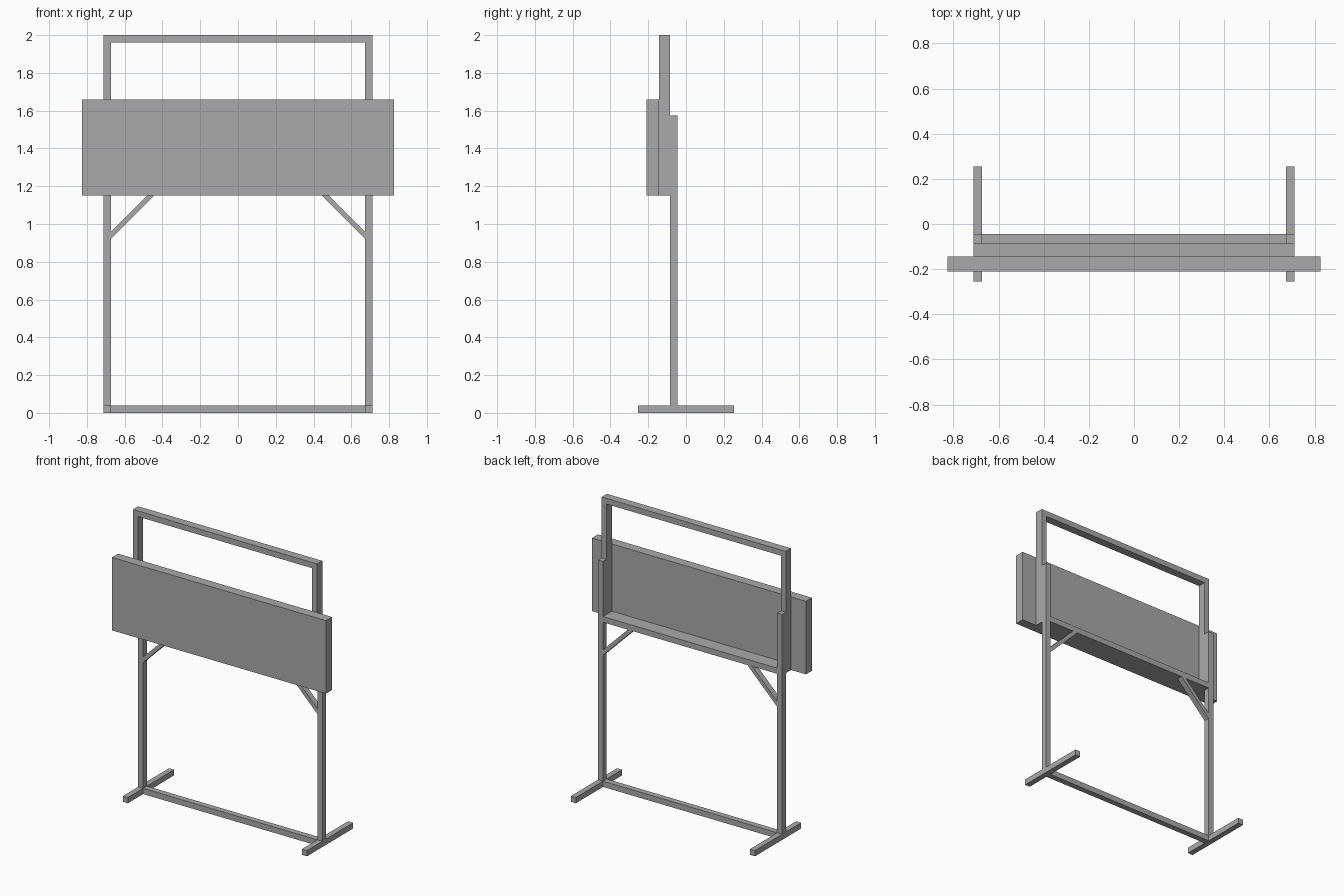
import bpy
import bmesh

cube = bpy.data.objects.get("Cube")
if cube:
    bpy.data.objects.remove(cube, do_unlink=True)

grey = bpy.data.materials.new("plain grey")
grey.use_nodes = True
colour = (0.4, 0.4, 0.4, 1)
grey.diffuse_color = colour
grey.node_tree.nodes["Principled BSDF"].inputs["Base Color"].default_value = colour


def prism(name, outline, y0, y1):
    """Extrude an x-z outline from y0 back to y1."""
    bm = bmesh.new()
    face = bm.faces.new([bm.verts.new((x, y0, z)) for x, z in outline])
    grown = bmesh.ops.extrude_face_region(bm, geom=[face])["geom"]
    verts = [v for v in grown if isinstance(v, bmesh.types.BMVert)]
    bmesh.ops.translate(bm, verts=verts, vec=(0, y1 - y0, 0))
    bmesh.ops.recalc_face_normals(bm, faces=bm.faces)
    mesh = bpy.data.meshes.new(name)
    bm.to_mesh(mesh)
    bm.free()
    mesh.materials.append(grey)
    obj = bpy.data.objects.new(name, mesh)
    bpy.context.collection.objects.link(obj)
    return obj


def box(name, x, y, z):
    outline = [(x[0], z[0]), (x[1], z[0]), (x[1], z[1]), (x[0], z[1])]
    return prism(name, outline, *y)


INNER, OUTER = 0.673, 0.712
BAR = 0.04
REAR = (-0.086, -0.045)      # depth of the lower frame
FRONT = (-0.143, -0.086)     # depth of the upper frame
BASE, TOP = 1.15, 2.0        # height range of the upper frame

for side, s in (("left", 1), ("right", -1)):
    x = sorted((s * INNER, s * OUTER))
    # Foot and lower post
    box(side + "_foot", x, (-0.255, 0.255), (0, BAR))
    box(side + "_lower_post", x, REAR, (BAR, 1.575))
    # Upper post, lapped in front of the lower one
    box(side + "_upper_post", x, FRONT, (BASE, TOP))
    # Diagonal brace under the shelf
    brace = [(INNER, 0.92), (INNER, 0.958), (0.481, BASE), (0.443, BASE)]
    prism(side + "_brace", [(s * px, pz) for px, pz in brace], *REAR)

# Cross members
span = (-INNER, INNER)
box("bottom_rail", span, REAR, (0, BAR))
box("shelf_rail", span, (FRONT[0], REAR[1]), (BASE, BASE + BAR))
box("top_rail", span, FRONT, (TOP - BAR, TOP))

# Sign panel across the front
box("front_panel", (-0.827, 0.827), (-0.21, FRONT[0]), (BASE, 1.66))
